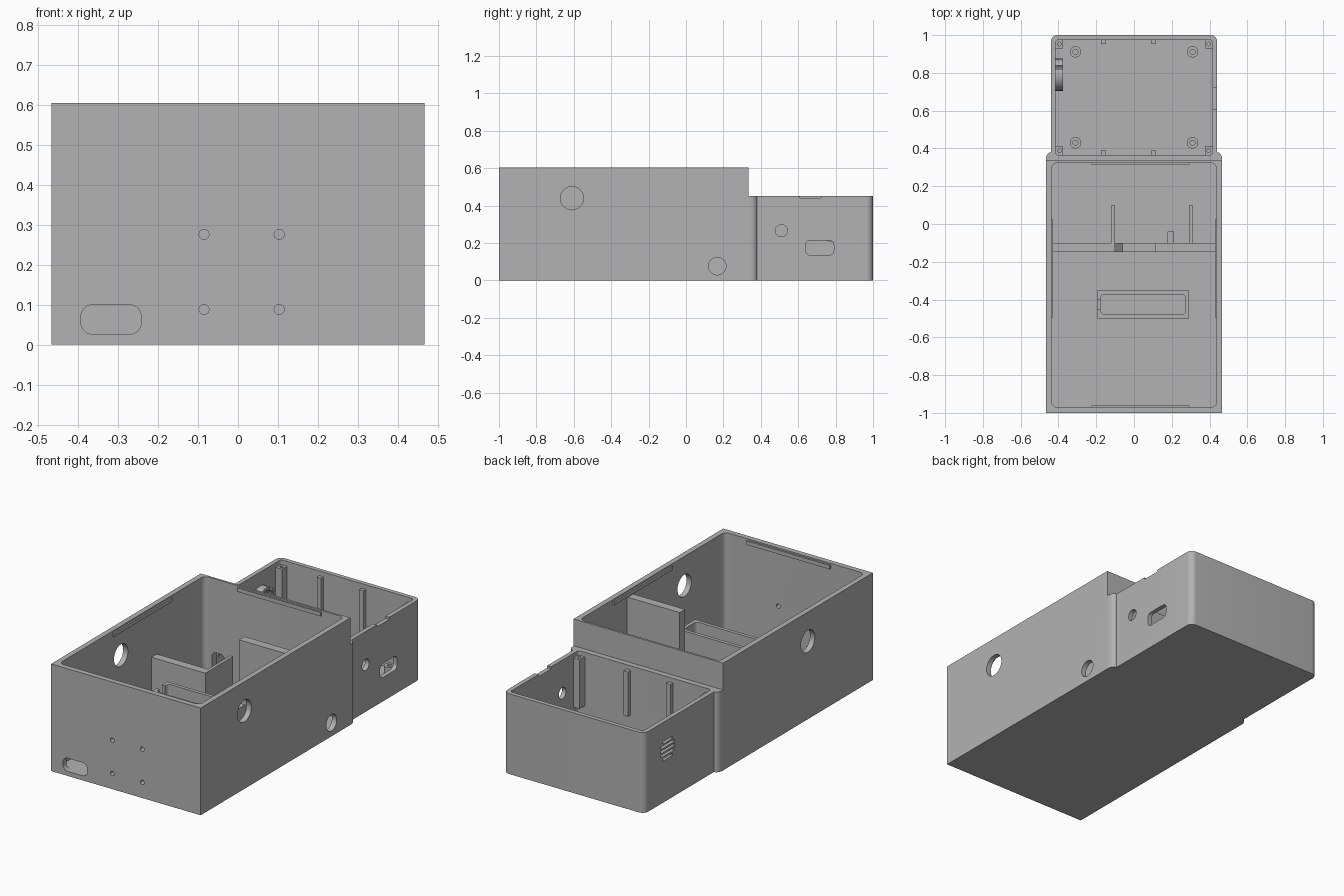
import bpy, bmesh
from math import sin, cos, pi, radians

cube = bpy.data.objects.get("Cube")
if cube:
    bpy.data.objects.remove(cube)

grey = bpy.data.materials.new("plain grey")
grey.use_nodes = True
COLOUR = (0.45, 0.45, 0.45, 1)
grey.diffuse_color = COLOUR
grey.node_tree.nodes["Principled BSDF"].inputs["Base Color"].default_value = COLOUR


def rounded(u0, u1, v0, v1, r=0.0, steps=8):
    """Rectangle outline, counter-clockwise, with optional round corners."""
    if r == 0:
        return [(u0, v0), (u1, v0), (u1, v1), (u0, v1)]
    centres = [(u1 - r, v1 - r), (u0 + r, v1 - r), (u0 + r, v0 + r), (u1 - r, v0 + r)]
    return [(cu + r * cos(pi / 2 * (q + i / steps)), cv + r * sin(pi / 2 * (q + i / steps)))
            for q, (cu, cv) in enumerate(centres) for i in range(steps + 1)]


def circle(u, v, r, n=32):
    return [(u + r * cos(2 * pi * i / n), v + r * sin(2 * pi * i / n)) for i in range(n)]


def prism(name, outline, axis, a, b):
    """Extrude an outline from a to b along an axis."""
    place = {"x": lambda u, v, w: (w, u, v),
             "y": lambda u, v, w: (u, w, v),
             "z": lambda u, v, w: (u, v, w)}[axis]
    bm = bmesh.new()
    low, high = [[bm.verts.new(place(u, v, w)) for u, v in outline] for w in (a, b)]
    bm.faces.new(low)
    bm.faces.new(high)
    for i in range(len(low)):
        j = (i + 1) % len(low)
        bm.faces.new((low[i], low[j], high[j], high[i]))
    bmesh.ops.recalc_face_normals(bm, faces=bm.faces)
    mesh = bpy.data.meshes.new(name)
    bm.to_mesh(mesh)
    bm.free()
    mesh.materials.append(grey)
    ob = bpy.data.objects.new(name, mesh)
    bpy.context.collection.objects.link(ob)
    return ob


def box(name, x0, x1, y0, y1, z0, z1):
    return prism(name, rounded(x0, x1, y0, y1), "z", z0, z1)


def cut(target, cutters):
    """Subtract the cutters for good and remove them."""
    for c in cutters:
        mod = target.modifiers.new("cut", "BOOLEAN")
        mod.operation, mod.solver, mod.object = "DIFFERENCE", "EXACT", c
    graph = bpy.context.evaluated_depsgraph_get()
    mesh = bpy.data.meshes.new_from_object(target.evaluated_get(graph))
    target.modifiers.clear()
    target.data = mesh
    for c in cutters:
        bpy.data.objects.remove(c)


def soften(ob):
    bpy.ops.object.select_all(action="DESELECT")
    ob.select_set(True)
    bpy.context.view_layer.objects.active = ob
    bpy.ops.object.shade_smooth_by_angle(angle=radians(30))


FLOOR = 0.025

# Case: one stepped footprint with rounded shoulders and rear corners
W, B, SHOULDER, R = 0.467, 0.44, 0.38, 0.035
arc = [pi / 2 * i / 8 for i in range(9)]
half = [(W, -1)]
half += [(W - 0.027 + 0.027 * cos(t), SHOULDER - 0.04 + 0.04 * sin(t)) for t in arc]
half += [(B - R + R * cos(t), 1 - R + R * sin(t)) for t in arc]
case = prism("case", half + [(-x, y) for x, y in reversed(half)], "z", 0, 0.605)

cutters = [
    box("step", -1, 1, 0.335, 2, 0.453, 1),
    prism("main_cavity", rounded(-0.437, 0.437, -0.97, 0.323, 0.03), "z", FLOOR, 1),
    prism("rear_cavity", rounded(-0.415, 0.415, 0.366, 0.975, 0.015), "z", FLOOR, 1),
    # Front wall slot and wire pass-through in the partition
    prism("front_slot", rounded(-0.393, -0.242, 0.026, 0.1, 0.03), "y", -1.1, -0.95),
    prism("pass_through", rounded(-0.39, -0.31, 0.062, 0.19, 0.03), "y", 0.3, 0.39),
    # Side wall holes
    prism("left_port", circle(-0.61, 0.44, 0.062), "x", 0.4, 0.5),
    prism("right_port", circle(-0.42, 0.44, 0.062), "x", -0.5, -0.4),
    prism("low_port", circle(0.167, 0.077, 0.047), "x", 0.4, 0.5),
    prism("button_hole", circle(0.51, 0.266, 0.032), "x", 0.38, 0.5),
    prism("plug_slot", rounded(0.64, 0.79, 0.135, 0.215, 0.025), "x", 0.38, 0.5),
    prism("rim_notch", rounded(0.61, 0.722, 0.441, 0.6), "x", 0.38, 0.5),
]
for x in (-0.085, 0.103):
    for z in (0.088, 0.276):
        cutters.append(prism("screw_hole", circle(x, z, 0.0125, 16), "y", -1.1, -0.95))

# Round speaker vent made of horizontal slits
VY, VZ, VR = 0.79, 0.29, 0.064
for i in range(-2, 3):
    h = i * 0.024
    w = (VR ** 2 - h ** 2) ** 0.5
    cutters.append(prism("vent_slit", rounded(VY - w, VY + w, VZ + h - 0.007, VZ + h + 0.007),
                         "x", -0.5, -0.38))
cut(case, cutters)
soften(case)

# Speaker ring inside the vent
ring = prism("speaker_ring", circle(VY, VZ, 0.085), "x", -0.417, -0.375)
cut(ring, [prism("ring_bore", circle(VY, VZ, 0.07), "x", -0.5, -0.3),
           box("ring_gap", -0.43, -0.3, VY + 0.03, VY + 0.05, VZ, 1)])
soften(ring)

# Snap ridges just below the main rim
for y0, y1 in ((-0.972, -0.96), (0.314, 0.325)):
    box("end_ridge", -0.225, 0.295, y0, y1, 0.575, 0.597)
for s in (-1, 1):
    x0, x1 = sorted((s * 0.428, s * 0.439))
    box("side_ridge", x0, x1, -0.495, 0.025, 0.575, 0.597)

# Divider: low right part, open middle, tall left part
divider = prism("divider", [(-0.439, FLOOR - 0.005), (0.439, FLOOR - 0.005), (0.439, 0.57),
                            (0.11, 0.57), (0.11, 0.1), (-0.06, 0.1), (-0.1, 0.14),
                            (-0.1, 0.325), (-0.439, 0.325)], "y", -0.148, -0.1)
box("tall_rib", -0.118, -0.1, -0.105, 0.1, 0.02, 0.325)
box("tall_rib", 0.292, 0.31, -0.105, 0.1, 0.02, 0.325)
box("short_rib", 0.178, 0.213, -0.105, -0.04, 0.02, 0.325)

# Open-topped holder standing on the floor
holder = box("holder", -0.195, 0.292, -0.5, -0.352, 0.02, 0.33)
cut(holder, [prism("holder_pocket", rounded(-0.175, 0.272, -0.48, -0.372, 0.02), "z", 0.05, 1),
             box("holder_notch", -0.3, -0.15, -0.45, -0.4, 0.27, 1)])

# Rear compartment: wall ribs, corner posts and screw standoffs
for y0, y1 in ((0.36, 0.39), (0.953, 0.98)):
    for x in (-0.162, 0.103):
        box("wall_rib", x - 0.013, x + 0.013, y0, y1, 0.175, 0.427)
for sx in (-1, 1):
    for y in (0.388, 0.953):
        x0, x1 = sorted((sx * 0.376, sx * 0.418))
        post = box("corner_post", x0, x1, y - 0.024, y + 0.024, 0.15, 0.427)
        cut(post, [prism("post_hole", circle(sx * 0.395, y, 0.01, 12), "z", 0.36, 1)])
    for y in (0.43, 0.912):
        standoff = prism("standoff", circle(sx * 0.31, y, 0.03), "z", 0.02, 0.075)
        cut(standoff, [prism("standoff_hole", circle(sx * 0.31, y, 0.013, 16), "z", 0.03, 1)])
        soften(standoff)
